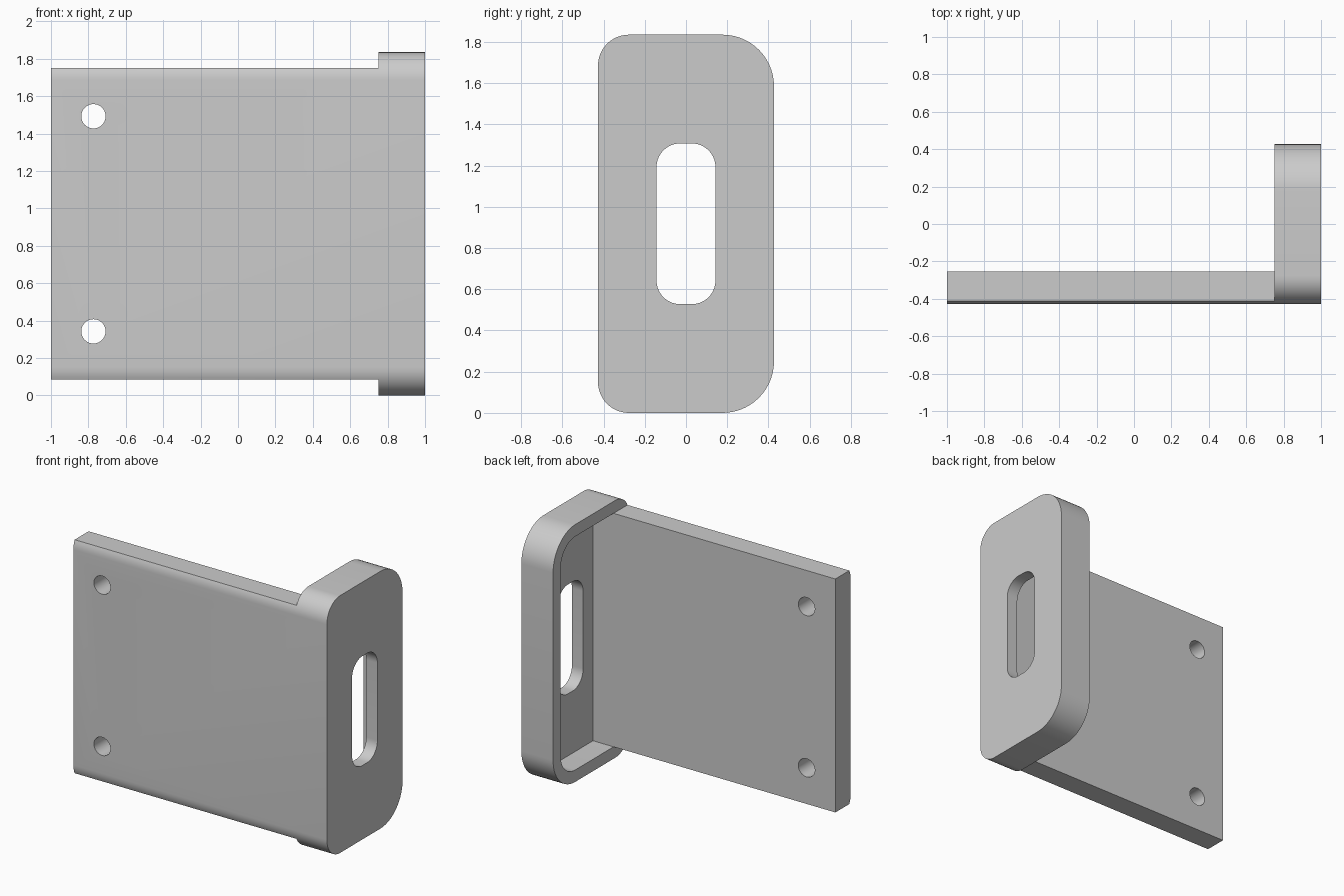
import bpy, bmesh, math
from mathutils import Vector

if "Cube" in bpy.data.objects:
    bpy.data.objects.remove(bpy.data.objects["Cube"])

HEIGHT, HALF_D, WALL = 1.835, 0.427, 0.085
MID_Z = HEIGHT / 2
PLATE_BACK = -0.255      # inner face of the mounting plate
FLANGE_X = 0.75          # where the end cup begins


def rounded(y0, y1, z0, z1, r_front, r_back, steps=14):
    """Rectangle in the YZ plane with separate front and back corner radii."""
    pts = []
    for y, z, r, start in ((y1, z1, r_back, 0), (y0, z1, r_front, 90),
                           (y0, z0, r_front, 180), (y1, z0, r_back, 270)):
        if r == 0:
            pts.append((y, z))
            continue
        cy = y - r if y == y1 else y + r
        cz = z - r if z == z1 else z + r
        for i in range(steps + 1):
            a = math.radians(start + 90 * i / steps)
            pts.append((cy + r * math.cos(a), cz + r * math.sin(a)))
    return pts


def prism(name, pts, x0, x1):
    """Extrude a YZ outline along x."""
    bm = bmesh.new()
    face = bm.faces.new([bm.verts.new((x0, y, z)) for y, z in pts])
    ext = bmesh.ops.extrude_face_region(bm, geom=[face])
    moved = [v for v in ext["geom"] if isinstance(v, bmesh.types.BMVert)]
    bmesh.ops.translate(bm, vec=Vector((x1 - x0, 0, 0)), verts=moved)
    bmesh.ops.recalc_face_normals(bm, faces=bm.faces)
    return add_object(name, bm)


def add_object(name, bm):
    mesh = bpy.data.meshes.new(name)
    bm.to_mesh(mesh)
    bm.free()
    obj = bpy.data.objects.new(name, mesh)
    bpy.context.collection.objects.link(obj)
    return obj


def screw_hole(x, z):
    bpy.ops.mesh.primitive_cylinder_add(vertices=40, radius=0.065, depth=0.6,
                                        location=(x, -0.34, z),
                                        rotation=(math.pi / 2, 0, 0))
    obj = bpy.context.object
    obj.name = "screw_hole_cutter"
    return obj


# Full-length block with the rounded end outline
bracket = prism("bracket", rounded(-HALF_D, HALF_D, 0, HEIGHT, 0.15, 0.25), -1, 1)

# C-shaped trim that leaves only the flat plate on the long side
lo, hi = WALL, HEIGHT - WALL
trim = prism("plate_trim_cutter",
             [(-1, -0.2), (1, -0.2), (1, 2.1), (-1, 2.1),
              (-1, hi), (PLATE_BACK, hi), (PLATE_BACK, lo), (-1, lo)],
             -1.2, FLANGE_X)
# Hollow of the end cup
recess = prism("cup_recess_cutter",
               rounded(PLATE_BACK, HALF_D - WALL, lo, hi, 0, 0.25 - WALL), 0.6, 0.912)
# Slot through the cup floor
slot = prism("slot_cutter",
             rounded(-0.143, 0.143, MID_Z - 0.39, MID_Z + 0.39, 0.115, 0.115), 0.8, 1.2)
# Two screw holes in the plate
holes = [screw_hole(-0.773, MID_Z + s * 0.575) for s in (-1, 1)]

cutters = [trim, recess, slot] + holes
for cutter in cutters:
    cutter.hide_render = True
    mod = bracket.modifiers.new(cutter.name, 'BOOLEAN')
    mod.operation, mod.solver, mod.object = 'DIFFERENCE', 'EXACT', cutter

# Bake the cuts and discard the cutters
bpy.context.view_layer.update()
final = bpy.data.meshes.new_from_object(
    bracket.evaluated_get(bpy.context.evaluated_depsgraph_get()))
bracket.modifiers.clear()
bracket.data = final
for cutter in cutters:
    bpy.data.objects.remove(cutter)

# Single grey finish
grey = bpy.data.materials.new("light_grey")
grey.diffuse_color = (0.6, 0.6, 0.6, 1)
grey.use_nodes = True
grey.node_tree.nodes["Principled BSDF"].inputs["Base Color"].default_value = grey.diffuse_color
final.materials.clear()
final.materials.append(grey)

bpy.ops.object.select_all(action='DESELECT')
bracket.select_set(True)
bpy.context.view_layer.objects.active = bracket
bpy.ops.object.shade_smooth_by_angle(angle=math.radians(30))
